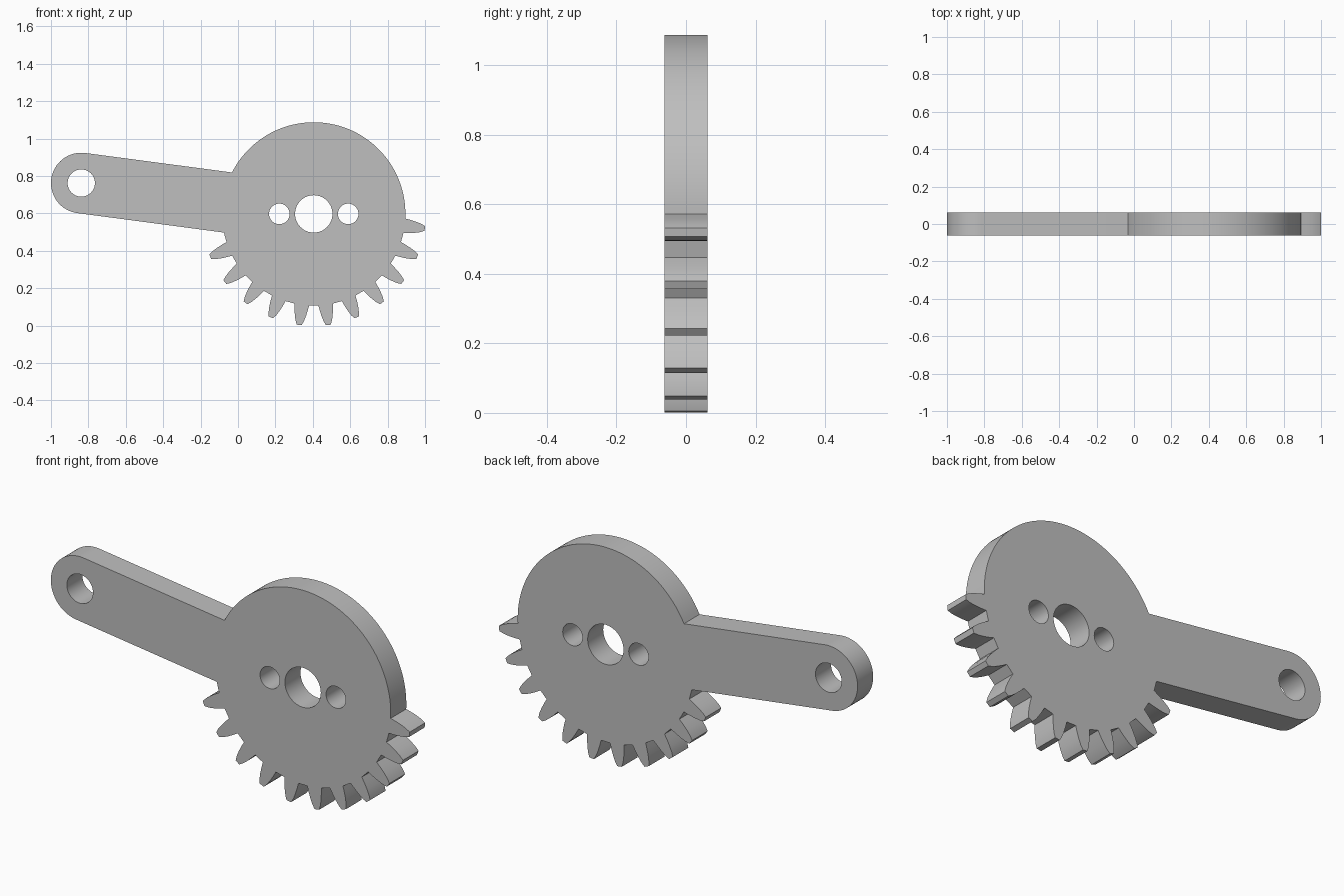
import bpy, bmesh
from math import sin, cos, asin, atan2, hypot, radians, degrees, pi

if "Cube" in bpy.data.objects:
    bpy.data.objects.remove(bpy.data.objects["Cube"])

HUB = (0.405, 0.597)      # gear centre (x, z)
PIVOT = (-0.838, 0.762)   # arm end centre
ROOT_R, ARM_R = 0.49, 0.162
THICK = 0.124
PITCH, TEETH = 15, 11


def polar(c, r, deg):
    a = radians(deg)
    return (c[0] + r * cos(a), c[1] + r * sin(a))


def arc(c, r, start, end, n):
    return [polar(c, r, start + (end - start) * i / n) for i in range(n + 1)]


# Tooth flank as (radius, half angle), root to tip
FLANK = [(ROOT_R, 4.6), (0.52, 3.9), (0.55, 3.1), (0.578, 2.2), (0.599, 1.2)]


def tooth(mid):
    up = [polar(HUB, r, mid + a) for r, a in FLANK]
    down = [polar(HUB, r, mid - a) for r, a in reversed(FLANK)]
    return up + down


# Outline, clockwise: plain rim, teeth, arm end
arm_dir = degrees(atan2(PIVOT[1] - HUB[1], PIVOT[0] - HUB[0]))
spread = degrees(asin(ARM_R / ROOT_R))
first = -PITCH / 2
outline = arc(HUB, ROOT_R, arm_dir - spread, first + FLANK[0][1], 72)[:-1]
for i in range(TEETH):
    outline += tooth(first - i * PITCH)
last = first - (TEETH - 1) * PITCH - FLANK[0][1]
outline += arc(HUB, ROOT_R, last, arm_dir + spread - 360, 3)[1:]
outline += arc(PIVOT, ARM_R, arm_dir + 90, arm_dir - 90, 32)

# Bores: arm pivot, hub and two bolt holes
loops = [outline]
for centre, r in [(PIVOT, 0.073), (HUB, 0.1),
                  ((HUB[0] - 0.184, HUB[1]), 0.055), ((HUB[0] + 0.184, HUB[1]), 0.055)]:
    loops.append(arc(centre, r, 0, 360, 40)[:-1])

# Filled, extruded plate
curve = bpy.data.curves.new("gear_arm_profile", 'CURVE')
curve.dimensions = '2D'
curve.fill_mode = 'BOTH'
curve.extrude = THICK / 2
for pts in loops:
    sp = curve.splines.new('POLY')
    sp.points.add(len(pts) - 1)
    for p, (x, z) in zip(sp.points, pts):
        p.co = (x, z, 0, 1)
    sp.use_cyclic_u = True
plate = bpy.data.objects.new("gear_arm", curve)
bpy.context.collection.objects.link(plate)
plate.rotation_euler.x = pi / 2
bpy.ops.object.select_all(action='DESELECT')
plate.select_set(True)
bpy.context.view_layer.objects.active = plate
bpy.ops.object.convert(target='MESH')
plate = bpy.context.object
plate.name = "gear_arm"

# Weld caps to the walls
bm = bmesh.new()
bm.from_mesh(plate.data)
bmesh.ops.remove_doubles(bm, verts=bm.verts, dist=0.0002)
bmesh.ops.recalc_face_normals(bm, faces=bm.faces)
bm.to_mesh(plate.data)
bm.free()

# Plain grey
grey = bpy.data.materials.new("grey")
grey.use_nodes = True
colour = (0.52, 0.52, 0.52, 1)
grey.diffuse_color = colour
grey.node_tree.nodes["Principled BSDF"].inputs["Base Color"].default_value = colour
plate.data.materials.clear()
plate.data.materials.append(grey)
bpy.ops.object.shade_smooth_by_angle(angle=radians(25))
